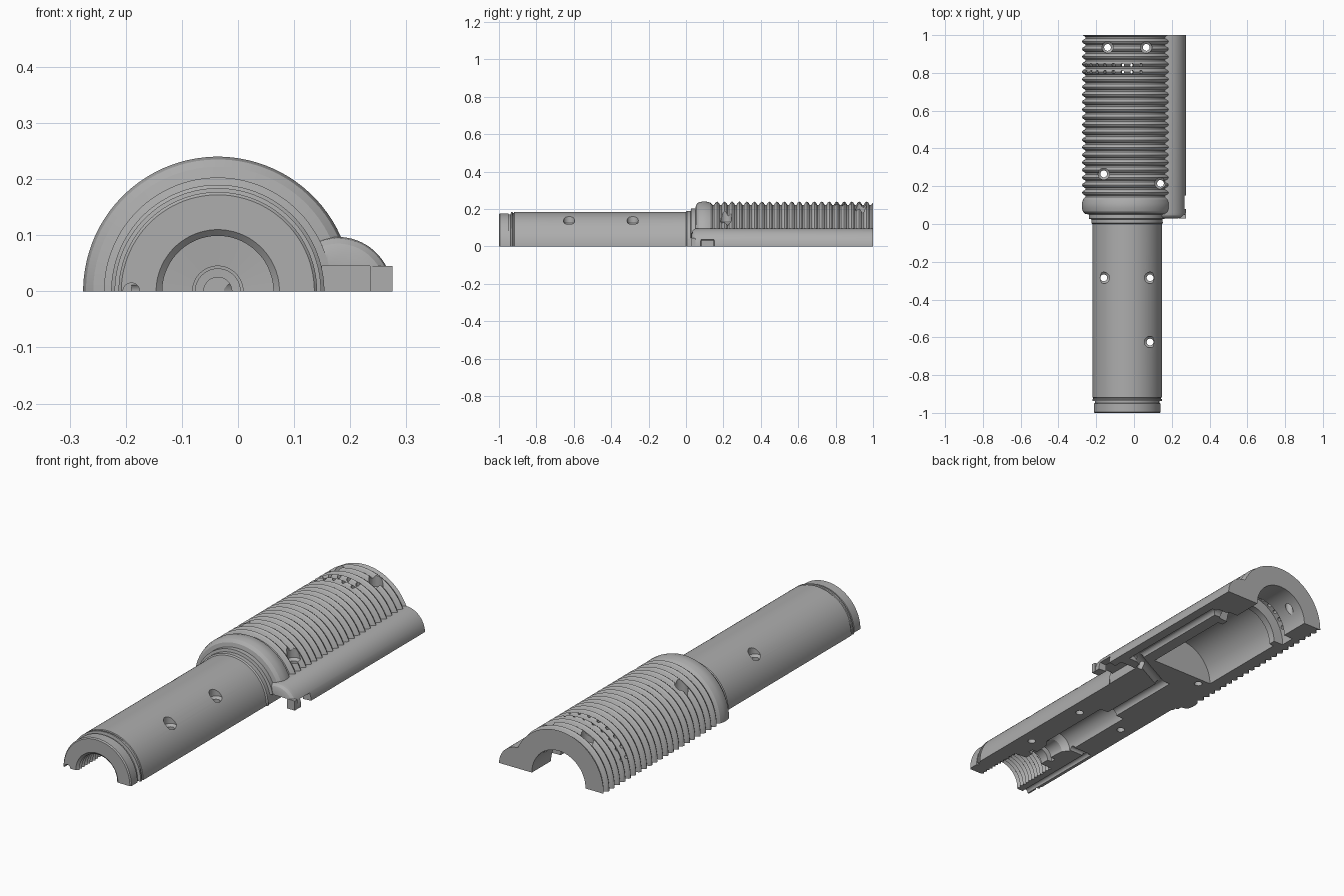
import bpy, bmesh, math
from mathutils import Matrix, Vector

cube = bpy.data.objects.get("Cube")
if cube:
    bpy.data.objects.remove(cube, do_unlink=True)

AXIS_X = -0.036
TUBE_X = 0.178
LIE = Matrix.Rotation(-math.pi / 2, 4, 'X')      # turns the lathe axis to +y

grey = bpy.data.materials.new("plain_grey")
grey.use_nodes = True
grey.diffuse_color = (0.42, 0.42, 0.42, 1)
grey.node_tree.nodes["Principled BSDF"].inputs["Base Color"].default_value = grey.diffuse_color


def at(x, y, z=0):
    return Matrix.Translation((x, y, z))


def lathe(bm, profile, matrix, sides):
    """Closed turned solid from (height, radius) pairs around local z."""
    rings = []
    for h, r in profile:
        ring = []
        for i in range(sides):
            a = 2 * math.pi * (i + 0.5) / sides
            ring.append(bm.verts.new(matrix @ Vector((r * math.cos(a), r * math.sin(a), h))))
        rings.append(ring)
    for lo, hi in zip(rings, rings[1:]):
        for i in range(sides):
            j = (i + 1) % sides
            bm.faces.new((lo[i], lo[j], hi[j], hi[i]))
    bm.faces.new(rings[0])
    bm.faces.new(rings[-1])


def rod(bm, start, end, radius, sides=20):
    start, end = Vector(start), Vector(end)
    turn = (end - start).to_track_quat('Z', 'Y').to_matrix().to_4x4()
    lathe(bm, [(0, radius), ((end - start).length, radius)], at(*start) @ turn, sides)


def box(bm, x0, x1, y0, y1, z0, z1):
    size = Matrix.Diagonal((x1 - x0, y1 - y0, z1 - z0, 1))
    bmesh.ops.create_cube(bm, size=1, matrix=at((x0 + x1) / 2, (y0 + y1) / 2, (z0 + z1) / 2) @ size)


def make(name, bm):
    bmesh.ops.recalc_face_normals(bm, faces=bm.faces)
    mesh = bpy.data.meshes.new(name)
    bm.to_mesh(mesh)
    bm.free()
    mesh.materials.append(grey)
    ob = bpy.data.objects.new(name, mesh)
    bpy.context.collection.objects.link(ob)
    return ob


def combine(target, bm, operation='DIFFERENCE'):
    """Apply one boolean and drop its helper."""
    helper = make("helper", bm)
    helper.hide_render = True
    mod = target.modifiers.new("combine", 'BOOLEAN')
    mod.operation, mod.object, mod.solver = operation, helper, 'EXACT'
    graph = bpy.context.evaluated_depsgraph_get()
    mesh = bpy.data.meshes.new_from_object(target.evaluated_get(graph))
    target.modifiers.clear()
    target.data = mesh
    bpy.data.objects.remove(helper, do_unlink=True)


# Outer barrel, collar and ribbed grip
outline = [(-1, 0.172), (-0.995, 0.177), (-0.95, 0.177), (-0.948, 0.17), (-0.938, 0.17),
           (-0.936, 0.184), (-0.928, 0.184), (-0.926, 0.18), (-0.92, 0.18), (-0.918, 0.184),
           (0, 0.184), (0.005, 0.19), (0.025, 0.19), (0.028, 0.203), (0.05, 0.203),
           (0.054, 0.222), (0.066, 0.235), (0.085, 0.24), (0.11, 0.24), (0.13, 0.234),
           (0.142, 0.222)]
PITCH = 0.04
for k in range(21):
    y = 0.15 + k * PITCH
    outline += [(y, 0.222), (y + 0.008, 0.235), (y + 0.016, 0.24), (y + 0.024, 0.235), (y + 0.032, 0.222)]
outline += [(0.99, 0.222), (1, 0.235)]
bm = bmesh.new()
lathe(bm, outline, at(AXIS_X, 0) @ LIE, 96)
shell = make("handle_half_shell", bm)

# Side tube and its small lug
bm = bmesh.new()
lathe(bm, [(0.03, 0.07), (0.036, 0.085), (0.046, 0.094), (0.06, 0.097), (1, 0.097)],
      at(TUBE_X, 0) @ LIE, 64)
combine(shell, bm, 'UNION')
bm = bmesh.new()
box(bm, 0.24, 0.275, 0.03, 0.05, -0.045, 0.045)
combine(shell, bm, 'UNION')

# Threaded mouth, stepped bore, main chamber and rear opening
bore = [(-1.02, 0.11)]
for k in range(12):
    y = -1 + k * 0.02
    bore += [(y, 0.11), (y + 0.01, 0.099)]
bore += [(-0.76, 0.11), (-0.755, 0.045), (-0.71, 0.045), (-0.708, 0.068), (-0.685, 0.068),
         (-0.683, 0.04), (-0.61, 0.045), (-0.58, 0.068), (-0.2, 0.068), (-0.198, 0.025), (0.18, 0.025)]
chamber = [(0.3, 0.165), (0.75, 0.165), (0.752, 0.14), (0.785, 0.14), (0.787, 0.19),
           (0.855, 0.19), (0.857, 0.14), (1.02, 0.14)]
bm = bmesh.new()
lathe(bm, bore, at(AXIS_X, 0) @ LIE, 64)
lathe(bm, chamber, at(AXIS_X, 0) @ LIE, 64)
combine(shell, bm)

# Wire channels, socket and side notch
bm = bmesh.new()
rod(bm, (-0.19, -1.02, 0), (-0.19, -0.55, 0), 0.015)
rod(bm, (TUBE_X + 0.03, 0.24, 0), (TUBE_X + 0.03, 0.83, 0), 0.022)
box(bm, 0.15, 0.235, 0.01, 0.19, -0.045, 0.045)
combine(shell, bm)
bm = bmesh.new()
rod(bm, (-0.19, -0.56, 0), (AXIS_X, -0.56, 0), 0.015)
rod(bm, (AXIS_X, 0.15, 0), (TUBE_X + 0.03, 0.275, 0), 0.022)
rod(bm, (0.12, 0.82, 0), (TUBE_X + 0.03, 0.82, 0), 0.025)
lathe(bm, [(0.225, 0.045), (0.3, 0.055)],
      at(0, 0.115) @ Matrix.Rotation(math.pi / 2, 4, 'Y'), 4)
combine(shell, bm)

# Screw holes with counterbores
bm = bmesh.new()
for x, y, seat in ((-0.14, 0.935, 0.16), (0.065, 0.935, 0.16), (-0.16, 0.265, 0.13), (0.14, 0.215, 0.12),
                   (-0.16, -0.285, 0.115), (0.085, -0.285, 0.115), (0.085, -0.625, 0.115)):
    lathe(bm, [(-0.1, 0.018), (seat, 0.018), (seat + 0.01, 0.03), (0.3, 0.03)], at(x, y), 24)
combine(shell, bm)

# Two rows of radial vents
bm = bmesh.new()
for y in (0.805, 0.842):
    for k in range(8):
        turn = Matrix.Rotation(math.radians(-66 + k * 12), 4, 'Y')
        lathe(bm, [(0.16, 0.009), (0.3, 0.009)], at(AXIS_X, y) @ turn, 12)
combine(shell, bm)

# Split the handle along its middle plane
bm = bmesh.new()
box(bm, -1, 1, -2, 2, -1, 0)
combine(shell, bm)

bpy.ops.object.select_all(action='DESELECT')
shell.select_set(True)
bpy.context.view_layer.objects.active = shell
bpy.ops.object.shade_smooth_by_angle(angle=math.radians(25))
